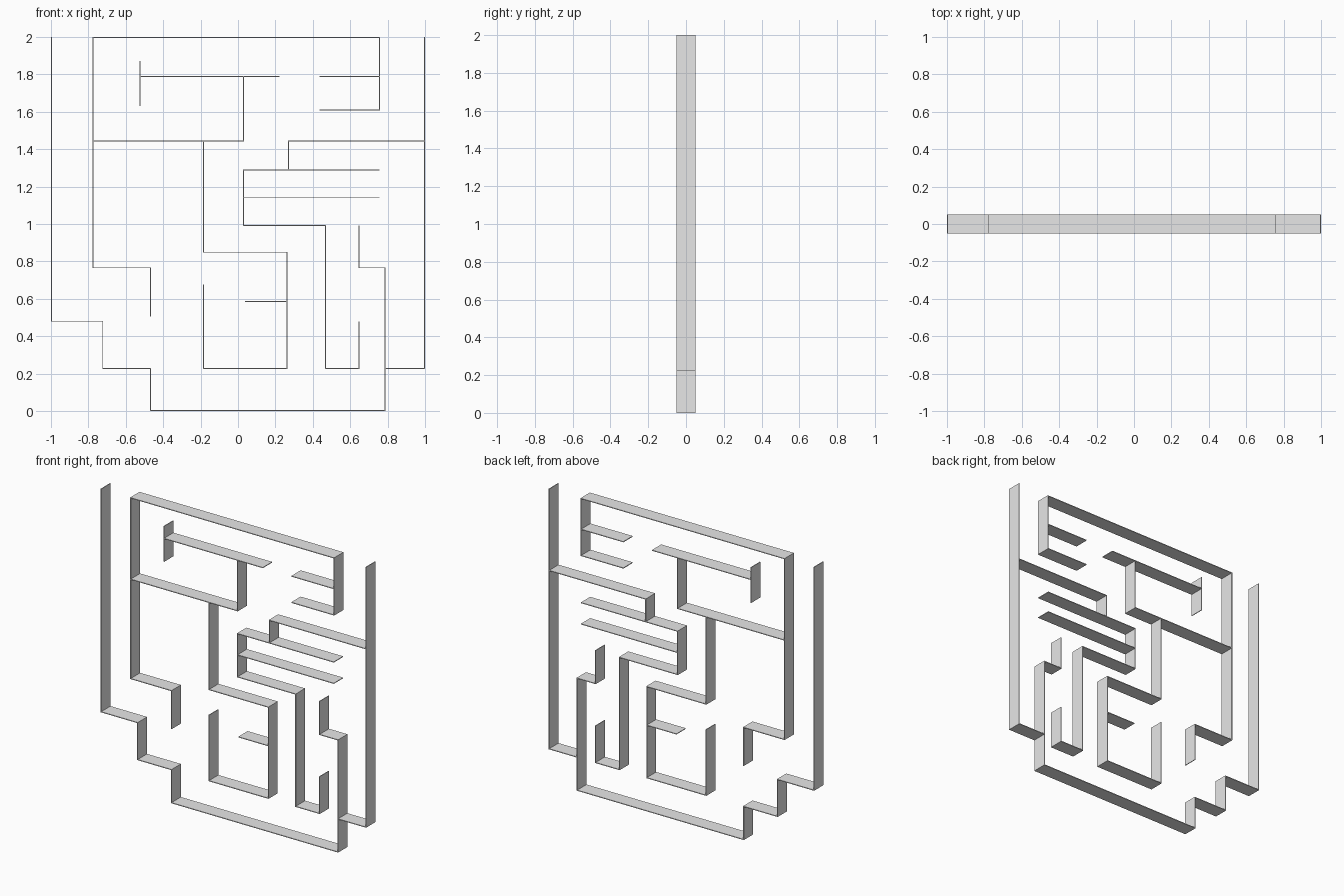
import bpy

cube = bpy.data.objects.get("Cube")
if cube:
    bpy.data.objects.remove(cube, do_unlink=True)

DEPTH = 0.1
THICK = 0.005
EDGE = 1 - THICK / 2      # centre line of the outermost side walls
LOW = THICK / 2           # centre line of the floor
TOP = 2 - THICK / 2       # centre line of the roof

grey = bpy.data.materials.new("light grey")
grey.use_nodes = True
grey.diffuse_color = (0.8, 0.8, 0.8, 1)
grey.node_tree.nodes["Principled BSDF"].inputs["Base Color"].default_value = (0.8, 0.8, 0.8, 1)


def wall(name, *path):
    """Thin ribbon wall following an (x, z) path, as deep as the maze."""
    n = len(path)
    verts = [(x, y, z) for y in (-DEPTH / 2, DEPTH / 2) for x, z in path]
    faces = [(i, i + 1, n + i + 1, n + i) for i in range(n - 1)]
    mesh = bpy.data.meshes.new(name)
    mesh.from_pydata(verts, [], faces)
    mesh.materials.append(grey)
    obj = bpy.data.objects.new(name, mesh)
    bpy.context.collection.objects.link(obj)
    mod = obj.modifiers.new("thickness", "SOLIDIFY")
    mod.thickness = THICK
    mod.offset = 0
    mod.use_even_offset = True


# Outer boundary
wall("outer_stepped_wall", (-EDGE, 2), (-EDGE, 0.48), (-0.723, 0.48), (-0.723, 0.228),
     (-0.468, 0.228), (-0.468, LOW), (0.787, LOW), (0.787, 0.766), (0.648, 0.766), (0.648, 0.993))
wall("outer_left_wall", (EDGE, 2), (EDGE, 0.228), (0.787, 0.228))

# Upper room
wall("upper_room_wall", (-0.468, 0.505), (-0.468, 0.766), (-0.775, 0.766), (-0.775, TOP),
     (0.757, TOP), (0.757, 1.609), (0.437, 1.609))
wall("upper_room_shelf", (0.437, 1.788), (0.757, 1.788))
wall("upper_room_floor", (-0.775, 1.443), (0.03, 1.443), (0.03, 1.788))
wall("upper_bar", (-0.524, 1.788), (0.222, 1.788))
wall("upper_bar_end", (-0.524, 1.63), (-0.524, 1.872))

# Central room
wall("central_room_wall", (-0.185, 1.443), (-0.185, 0.849), (0.262, 0.849),
     (0.262, 0.228), (-0.185, 0.228), (-0.185, 0.677))
wall("central_room_shelf", (0.037, 0.586), (0.262, 0.586))

# Passages on the left side
wall("passage_roof", (EDGE, 1.443), (0.27, 1.443), (0.27, 1.288))
wall("passage_wall", (0.757, 1.288), (0.03, 1.288), (0.03, 0.993), (0.468, 0.993),
     (0.468, 0.228), (0.648, 0.228), (0.648, 0.48))
wall("passage_shelf", (0.03, 1.143), (0.757, 1.143))
